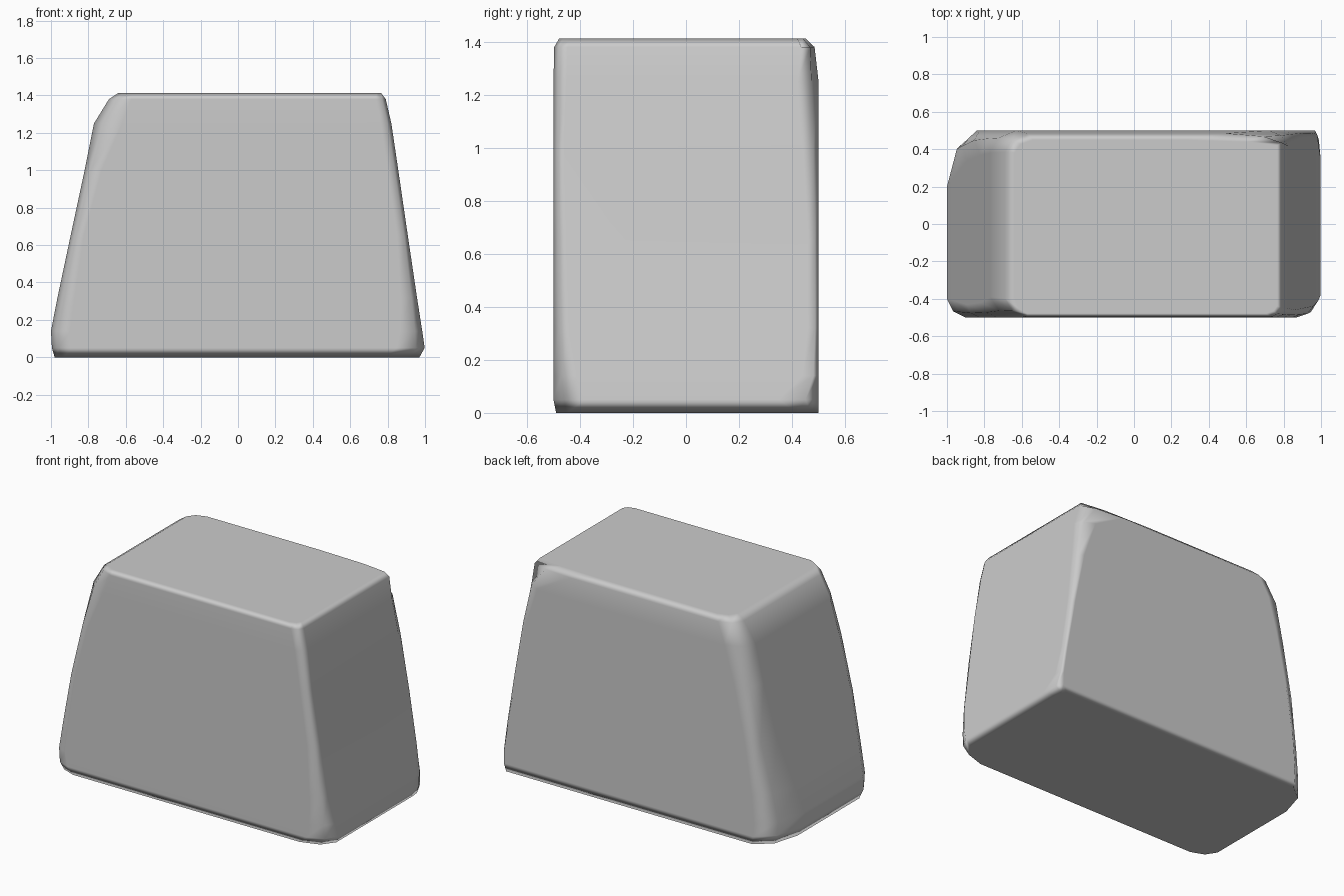
import bpy, bmesh

if "Cube" in bpy.data.objects:
    bpy.data.objects.remove(bpy.data.objects["Cube"])

# Rock cross-sections: height, left, right, front, back, then the (x, y) size of the
# worn corner at front-left, front-right, back-right, back-left
SECTIONS = [
    (0.00, -0.98, 0.97, -0.49, 0.50, (.13, .10), (.18, .12), (.02, .08), (.15, .25)),
    (0.05, -0.995, 0.998, -0.50, 0.50, (.11, .09), (.15, .12), (.03, .15), (.16, .28)),
    (0.14, -1.00, 0.985, -0.50, 0.50, (.10, .10), (.12, .09), (.02, .06), (.16, .30)),
    (0.32, -0.965, 0.957, -0.50, 0.50, (.09, .09), (.09, .06), (.02, .04), (.14, .25)),
    (0.65, -0.895, 0.908, -0.50, 0.50, (.07, .07), (.06, .05), (.03, .04), (.12, .16)),
    (1.00, -0.82, 0.857, -0.50, 0.50, (.09, .08), (.06, .04), (.05, .06), (.12, .13)),
    (1.25, -0.77, 0.82, -0.50, 0.50, (.15, .11), (.06, .05), (.10, .08), (.14, .12)),
    (1.38, -0.69, 0.79, -0.497, 0.485, (.12, .10), (.06, .05), (.30, .05), (.12, .10)),
    (1.413, -0.64, 0.765, -0.478, 0.45, (.07, .08), (.06, .04), (.50, .03), (.10, .07)),
]


def ring(section):
    """Counter-clockwise outline with a three-point rounded cut at each corner."""
    z, left, right, front, back, fl, fr, br, bl = section
    pts = []
    for cx, cy, sx, sy, (a, b), x_first in (
            (left, front, 1, 1, fl, False), (right, front, -1, 1, fr, True),
            (right, back, -1, -1, br, False), (left, back, 1, -1, bl, True)):
        along_x = (cx + sx * a, cy, z)
        middle = (cx + sx * a * .33, cy + sy * b * .33, z)
        along_y = (cx, cy + sy * b, z)
        pts += [along_x, middle, along_y] if x_first else [along_y, middle, along_x]
    return pts


# Loft the sections and cap both ends
bm = bmesh.new()
loops = [[bm.verts.new(p) for p in ring(s)] for s in SECTIONS]
for low, high in zip(loops, loops[1:]):
    for i in range(len(low)):
        j = (i + 1) % len(low)
        bm.faces.new((low[i], low[j], high[j], high[i]))
bm.faces.new(loops[0][::-1])
bm.faces.new(loops[-1])
bmesh.ops.recalc_face_normals(bm, faces=bm.faces[:])
for f in bm.faces:
    f.smooth = True
mesh = bpy.data.meshes.new("boulder")
bm.to_mesh(mesh)
bm.free()
boulder = bpy.data.objects.new("boulder", mesh)
bpy.context.collection.objects.link(boulder)

# Broad faces stay flat while the worn edges shade smoothly
weighted = boulder.modifiers.new("weighted_normals", 'WEIGHTED_NORMAL')
weighted.weight = 80
